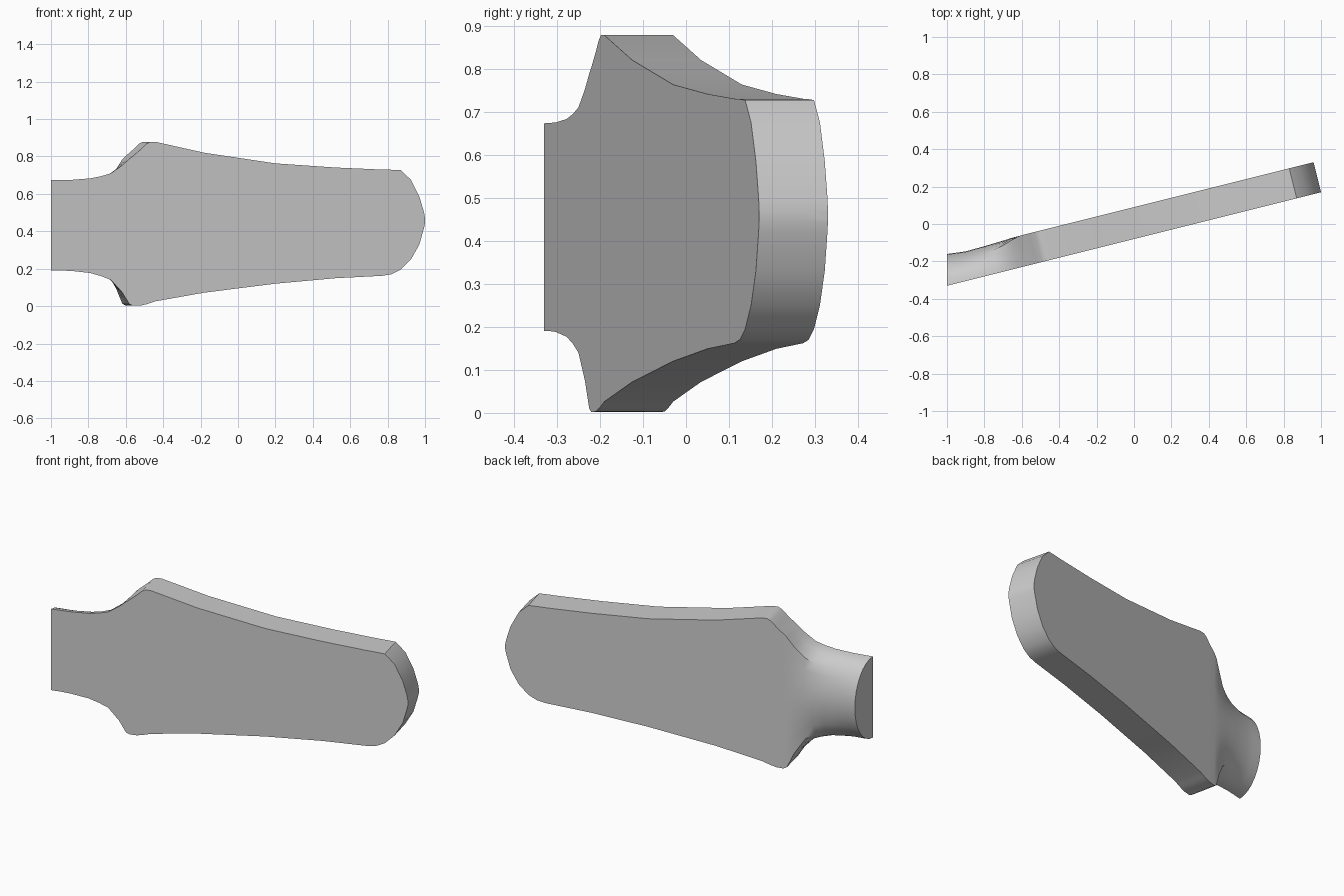
import bpy, bmesh, math

if "Cube" in bpy.data.objects:
    bpy.data.objects.remove(bpy.data.objects["Cube"])

# Stations along the front face: x, top z, bottom z, squareness (0 = D section, 1 = plate), depth
STATIONS = [
    (-1.00, .673, .190, 0.00, .170), (-.94, .674, .190, 0.00, .162),
    (-.89, .675, .188, 0.02, .156), (-.79, .683, .177, 0.12, .156),
    (-.73, .695, .160, 0.26, .157), (-.68, .710, .140, 0.46, .158),
    (-.62, .752, .075, 0.78, .160), (-.58, .788, .010, 0.97, .160),
    (-.56, .803, .002, 1, .160), (-.52, .838, .003, 1, .160),
    (-.49, .867, .010, 1, .160), (-.47, .878, .016, 1, .160),
    (-.44, .878, .026, 1, .160), (-.18, .820, .072, 1, .160),
    (.20, .763, .120, 1, .160), (.52, .741, .149, 1, .160),
    (.77, .730, .162, 1, .160), (.82, .729, .170, 1, .160),
    (.87, .727, .195, 1, .160), (.925, .675, .250, 1, .160),
    (.97, .585, .330, 1, .160), (.995, .500, .420, 1, .160),
    (1.00, .470, .445, 1, .160),
]
STEPS = 16  # divisible by 4 so that the square corners fall on points


def section(bm, x, top, bottom, square, depth):
    """Flat front, back going from half ellipse to rectangle."""
    mid, half = (top + bottom) / 2, (top - bottom) / 2
    y = -.33 + .25 * (x + 1)
    shift = -.04 * min(1, (x + 1) / .43)
    ring = []
    for i in range(STEPS + 1):
        a = math.pi * i / STEPS
        c, s = math.cos(a), math.sin(a)
        k = 1 + square * (1 / max(abs(c), abs(s)) - 1)
        d = s * k
        ring.append(bm.verts.new((x + shift * d, y + depth * d, mid + half * c * k)))
    return ring


# Blade: loft through the sections and close both ends
bm = bmesh.new()
rings = [section(bm, *st) for st in STATIONS]
n = STEPS + 1
for a, b in zip(rings, rings[1:]):
    for i in range(n):
        j = (i + 1) % n
        bm.faces.new((a[i], a[j], b[j], b[i]))
bm.faces.new(rings[0])
bm.faces.new(rings[-1])
bmesh.ops.recalc_face_normals(bm, faces=bm.faces)
mesh = bpy.data.meshes.new("tapered_blade")
bm.to_mesh(mesh)
bm.free()
blade = bpy.data.objects.new("tapered_blade", mesh)
bpy.context.collection.objects.link(blade)

# Smooth shading with sharp rims
bpy.context.view_layer.objects.active = blade
blade.select_set(True)
bpy.ops.object.shade_smooth_by_angle(angle=math.radians(35))
